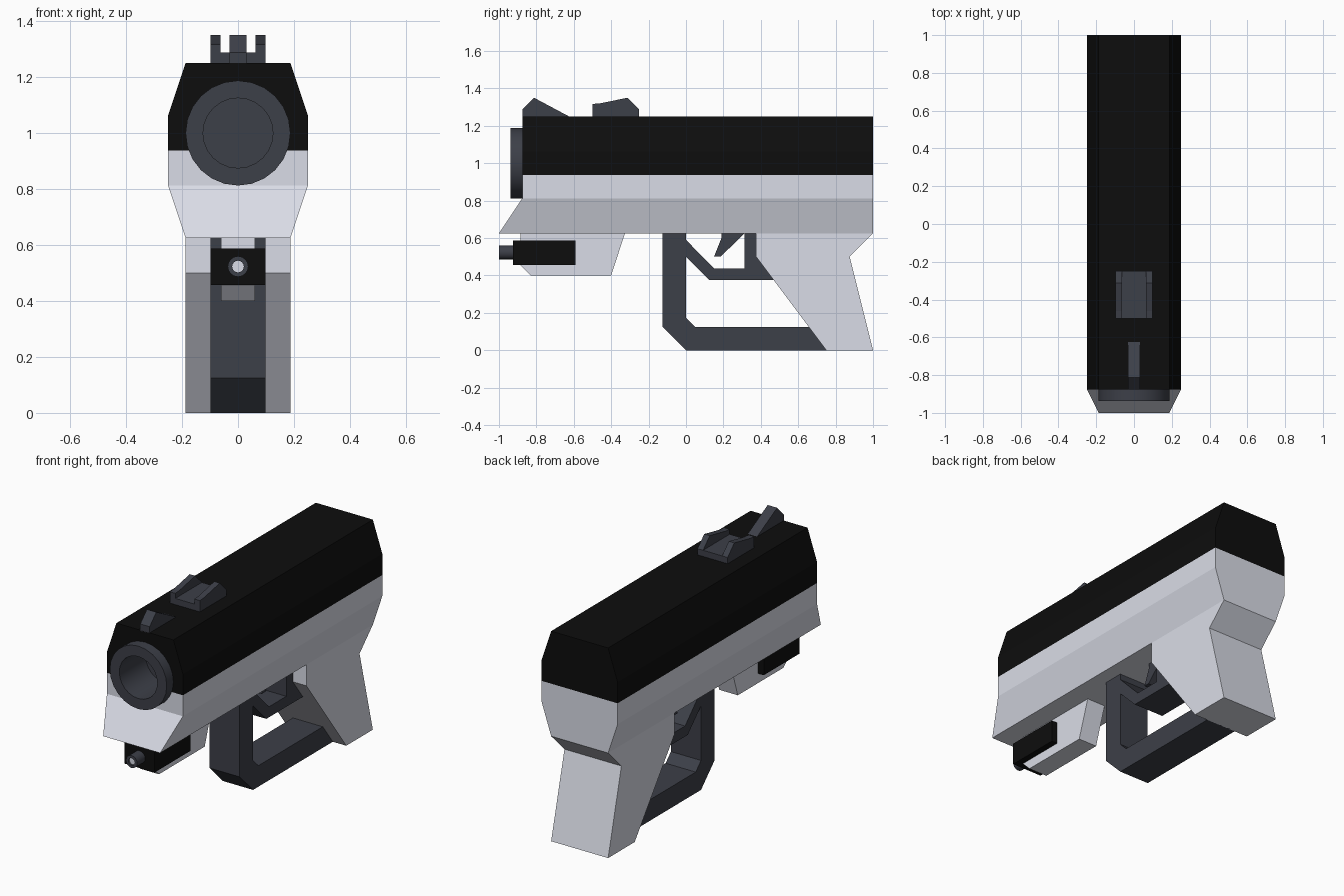
import bpy, bmesh, math

if "Cube" in bpy.data.objects:
    bpy.data.objects.remove(bpy.data.objects["Cube"])


def material(name, rgb):
    m = bpy.data.materials.new(name)
    m.diffuse_color = (*rgb, 1)
    m.use_nodes = True
    m.node_tree.nodes["Principled BSDF"].inputs["Base Color"].default_value = m.diffuse_color
    return m


BLACK = material("black", (0.004, 0.004, 0.004))
DARK = material("dark_grey", (0.046, 0.05, 0.065))
LIGHT = material("light_grey", (0.70, 0.72, 0.80))


def finish(name, bm, mat):
    bmesh.ops.recalc_face_normals(bm, faces=bm.faces)
    mesh = bpy.data.meshes.new(name)
    bm.to_mesh(mesh)
    bm.free()
    obj = bpy.data.objects.new(name, mesh)
    bpy.context.collection.objects.link(obj)
    if mat:
        mesh.materials.append(mat)
    return obj


def prism(bm, points, a, b, axis):
    """Sweep a profile from a to b along x (points are y,z) or y (points are x,z)."""
    def place(p, t):
        return (t, p[0], p[1]) if axis == 'x' else (p[0], t, p[1])
    lo = [bm.verts.new(place(p, a)) for p in points]
    hi = [bm.verts.new(place(p, b)) for p in points]
    bm.faces.new(lo)
    bm.faces.new(hi)
    n = len(points)
    for i in range(n):
        j = (i + 1) % n
        bm.faces.new((lo[i], lo[j], hi[j], hi[i]))


def side_part(name, points, half, mat):
    bm = bmesh.new()
    prism(bm, points, -half, half, 'x')
    return finish(name, bm, mat)


def lathe(name, rings, z, sides, mat, cap_start=False):
    """Revolve (radius, y) rings around a y axis at height z; the last ring is capped."""
    bm = bmesh.new()
    loops = [[bm.verts.new((r * math.cos(2 * math.pi * i / sides), y,
                            z + r * math.sin(2 * math.pi * i / sides)))
              for i in range(sides)] for r, y in rings]
    for a, b in zip(loops, loops[1:]):
        for i in range(sides):
            j = (i + 1) % sides
            bm.faces.new((a[i], a[j], b[j], b[i]))
    bm.faces.new(loops[-1])
    if cap_start:
        bm.faces.new(loops[0])
    obj = finish(name, bm, mat)
    bpy.ops.object.select_all(action='DESELECT')
    obj.select_set(True)
    bpy.context.view_layer.objects.active = obj
    bpy.ops.object.shade_smooth_by_angle()
    return obj


def mirrored(half):
    return half + [(-x, z) for x, z in reversed(half)]


# Slide
bm = bmesh.new()
prism(bm, mirrored([(0.25, 0.9375), (0.25, 1.0625), (0.1875, 1.25)]), -0.875, 1, 'y')
slide = finish("slide", bm, BLACK)

# Frame, with its lower front edge pulled forward
bm = bmesh.new()
prism(bm, mirrored([(0.1875, 0.625), (0.25, 0.8125), (0.25, 0.9375)]), -0.875, 1, 'y')
for f in [f for f in bm.faces if len(f.verts) == 6]:
    ring = sorted(f.verts, key=lambda v: v.co.z)
    bmesh.ops.connect_verts(bm, verts=ring[2:4])
for v in bm.verts:
    if v.co.y < 0 and v.co.z < 0.7:
        v.co.y = -1
frame = finish("frame", bm, LIGHT)

# Barrel with a deep bore, cut through slide and frame
lathe("barrel", [(0.1875, -0.87), (0.1875, -0.9375), (0.125, -0.9375), (0.125, -0.69)],
      1, 24, DARK)
cutter = lathe("bore_cutter", [(0.15, -1.05), (0.15, -0.68)], 1, 24, None, cap_start=True)
cutter.hide_render = True
cutter.hide_viewport = True
cutter.display_type = 'WIRE'
for part in (slide, frame):
    mod = part.modifiers.new("bore", 'BOOLEAN')
    mod.operation = 'DIFFERENCE'
    mod.solver = 'EXACT'
    mod.object = cutter

# Sights
side_part("front_sight", [(-0.875, 1.245), (-0.875, 1.287), (-0.8125, 1.35), (-0.625, 1.25),
                          (-0.625, 1.245)], 0.031, DARK)
bm = bmesh.new()
prism(bm, [(-0.5, 1.245), (-0.5, 1.287), (-0.25, 1.287), (-0.25, 1.245)], -0.0635, 0.0635, 'x')
rail = [(-0.5, 1.245), (-0.5, 1.317), (-0.46, 1.32), (-0.3125, 1.35), (-0.25, 1.287),
        (-0.25, 1.245)]
for s in (-1, 1):
    prism(bm, rail, s * 0.0625, s * 0.099, 'x')
finish("rear_sight", bm, DARK)

# Grip
side_part("grip", [(0.375, 0.63), (0.375, 0.5), (0.75, 0), (1, 0), (0.875, 0.5), (1, 0.625),
                   (1, 0.63)], 0.1875, LIGHT)

# Hand guard, trigger guard and trigger
side_part("hand_guard", [(-0.125, 0.63), (-0.125, 0.125), (0, 0), (0.755, 0), (0.662, 0.125),
                         (0.05, 0.125), (0, 0.175), (0, 0.63)], 0.099, DARK)
side_part("trigger_guard", [(0, 0.59), (0.15, 0.4375), (0.3125, 0.4375), (0.3125, 0.63),
                            (0.377, 0.63), (0.377, 0.5), (0.47, 0.375), (0.125, 0.375),
                            (0, 0.5)], 0.099, DARK)
side_part("trigger", [(0.19, 0.63), (0.19, 0.6), (0.15, 0.5), (0.185, 0.5), (0.3125, 0.625),
                      (0.3125, 0.63)], 0.05, DARK)

# Under-barrel mount and aiming module
side_part("mount", [(-0.885, 0.63), (-0.885, 0.455), (-0.83, 0.4), (-0.4, 0.4), (-0.325, 0.63)],
          0.061, LIGHT)
side_part("aiming_module", [(-0.925, 0.457), (-0.59, 0.457), (-0.59, 0.588), (-0.925, 0.588)],
          0.099, BLACK)
lathe("emitter", [(0.037, -0.92), (0.037, -1), (0.021, -1), (0.021, -0.985)], 0.523, 16, DARK)
lathe("lens", [(0.021, -0.97), (0.021, -0.99)], 0.523, 16, LIGHT)
